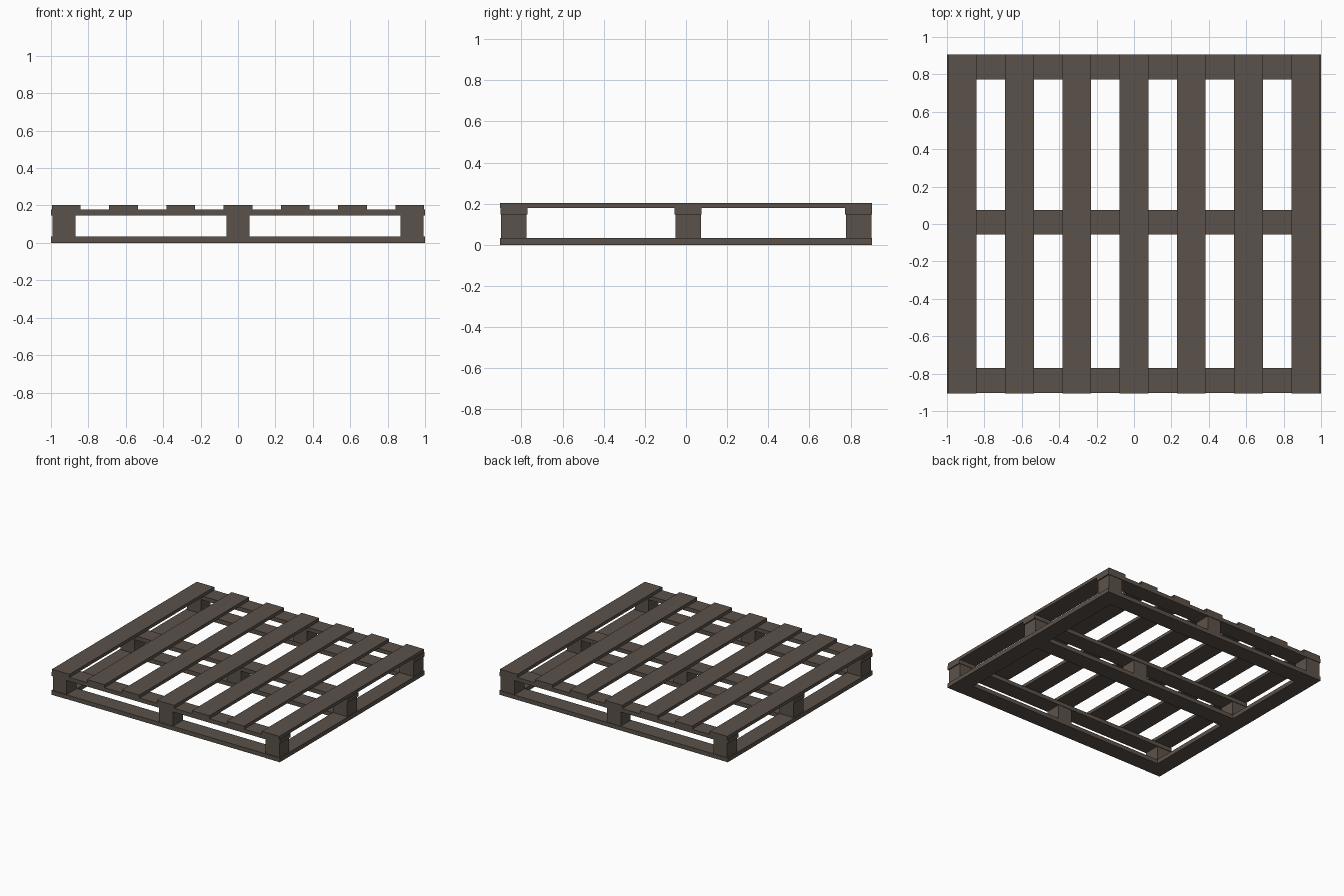
import bpy

cube = bpy.data.objects.get("Cube")
if cube:
    bpy.data.objects.remove(cube, do_unlink=True)

# Weathered timber, one colour for every board
wood = bpy.data.materials.new("dark_brown_wood")
wood.use_nodes = True
colour = (0.105, 0.083, 0.067, 1)
wood.diffuse_color = colour
bsdf = wood.node_tree.nodes["Principled BSDF"]
bsdf.inputs["Base Color"].default_value = colour
bsdf.inputs["Roughness"].default_value = 0.9


def board(name, centre, size):
    """Add a flat-sided timber box."""
    bpy.ops.mesh.primitive_cube_add(size=1, location=centre)
    obj = bpy.context.object
    obj.name = name
    obj.scale = size
    bpy.ops.object.transform_apply(location=False, rotation=False, scale=True)
    obj.data.materials.append(wood)
    return obj


HALF_Y = 0.905
RAIL_W = 0.132
BASE_TOP, RAIL_Z, SLAT_Z, TOP = 0.033, 0.147, 0.178, 0.203
rows = {"front": -0.837, "middle": 0.01, "back": 0.839}
columns = {"right": -0.93, "centre": 0, "left": 0.93}

# Deck slats running front to back
for i in range(7):
    x = (i - 3) * 0.306
    board(f"deck_slat_{i + 1}", (x, 0, (SLAT_Z + TOP) / 2),
          (0.153, HALF_Y * 2, TOP - SLAT_Z))

for row, y in rows.items():
    # Cross rail under the deck
    board(f"{row}_cross_rail", (0, y, (RAIL_Z + SLAT_Z) / 2),
          (2, RAIL_W, SLAT_Z - RAIL_Z))
    # Base board, fitted between the side runners
    board(f"{row}_base_board", (0, y, BASE_TOP / 2),
          (2 - RAIL_W * 2, RAIL_W, BASE_TOP))
    # Spacer blocks
    for column, x in columns.items():
        board(f"{row}_{column}_block", (x, y, (BASE_TOP + RAIL_Z) / 2),
              (0.121, 0.124, RAIL_Z - BASE_TOP))

# Side runners closing the base frame
for side, sign in (("right", -1), ("left", 1)):
    board(f"{side}_base_runner", (sign * (1 - RAIL_W / 2), 0, BASE_TOP / 2),
          (RAIL_W, HALF_Y * 2, BASE_TOP))
